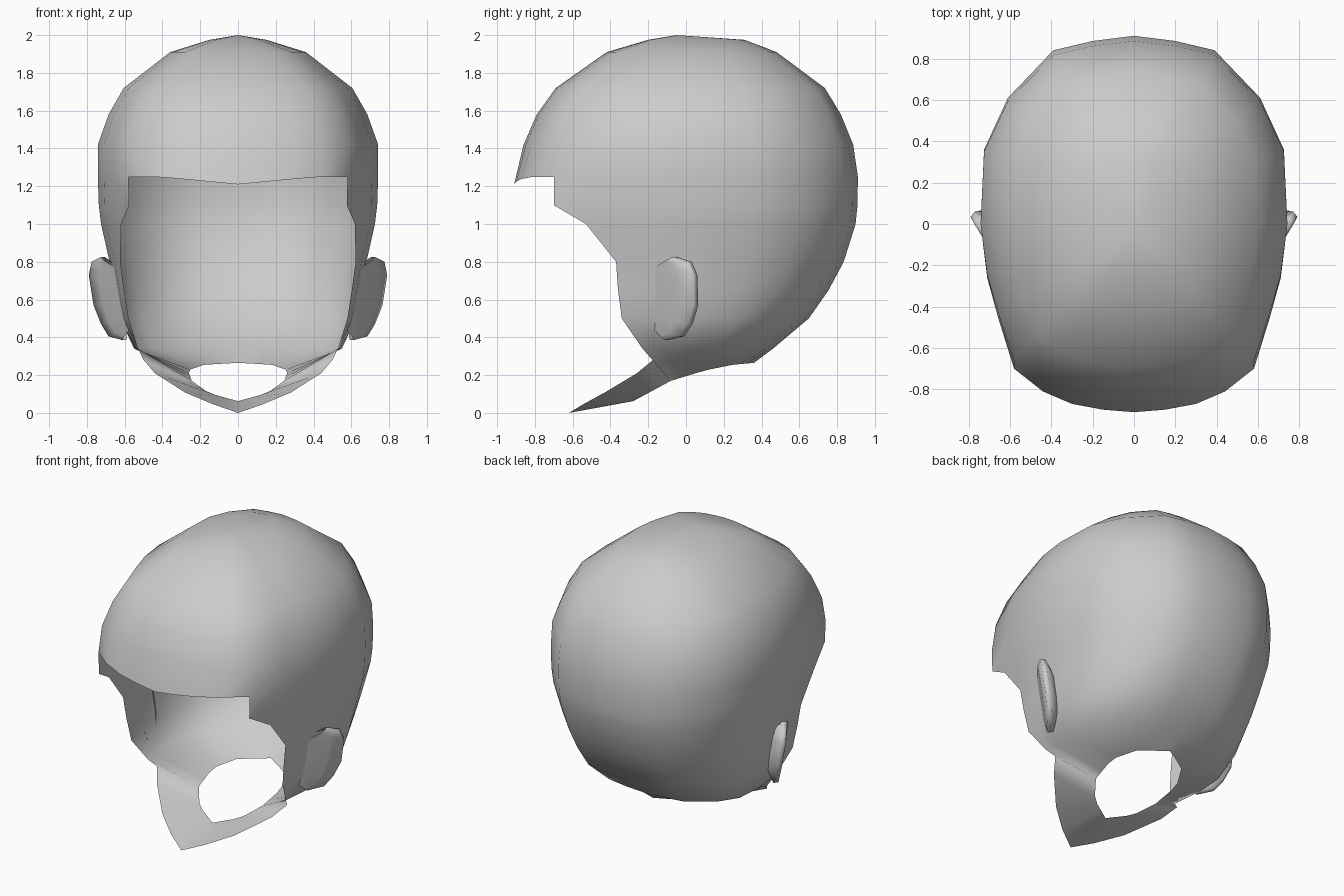
import bpy, bmesh
from mathutils import Vector

if "Cube" in bpy.data.objects:
    bpy.data.objects.remove(bpy.data.objects["Cube"])

# Half outline of the skull seen from above, back centre to front centre
OUT = [(0, .91), (.20, .885), (.39, .84), (.61, .61), (.725, .36), (.742, .0),
       (.71, -.26), (.655, -.46), (.58, -.70), (.44, -.81), (.30, -.87), (.15, -.898), (0, -.91)]
K = 8  # outline index where the face opening starts


def lerp_table(table, t):
    """Linear lookup in rows (t, value), t descending."""
    for (a, va), (b, vb) in zip(table, table[1:]):
        if t >= b:
            return va + (vb - va) * (a - t) / (a - b)
    return table[-1][1]


def outline_x(y):
    return lerp_table([(b, a) for a, b in OUT], y)


def resample(pts, n):
    """n points evenly spaced along a polyline."""
    pts = [Vector(p) for p in pts]
    cum = [0]
    for a, b in zip(pts, pts[1:]):
        cum.append(cum[-1] + (b - a).length)
    res = []
    for i in range(n):
        d = cum[-1] * i / (n - 1)
        j = 0
        while j < len(pts) - 2 and cum[j + 1] < d:
            j += 1
        res.append(pts[j].lerp(pts[j + 1], (d - cum[j]) / (cum[j + 1] - cum[j])))
    return res


def strip(bm, a, b):
    """Quads between two rows; the shorter row sets the length."""
    for i in range(min(len(a), len(b)) - 1):
        bm.faces.new((a[i], a[i + 1], b[i + 1], b[i]))


def finish(bm, name):
    """Turn a right half into a smooth object mirrored in x."""
    bmesh.ops.remove_doubles(bm, verts=bm.verts, dist=1e-4)
    bmesh.ops.recalc_face_normals(bm, faces=bm.faces)
    for f in bm.faces:
        f.smooth = True
    me = bpy.data.meshes.new(name)
    bm.to_mesh(me)
    bm.free()
    ob = bpy.data.objects.new(name, me)
    bpy.context.collection.objects.link(ob)
    mod = ob.modifiers.new("mirror", 'MIRROR')
    mod.use_clip = True
    mod.merge_threshold = .001
    return ob


# Skull: closed upper slices (z, half width, front, back)
upper = [(1.975, .15, .20, .31), (1.91, .36, .42, .48), (1.72, .605, .69, .735),
         (1.58, .685, .79, .82), (1.42, .742, .86, .885), (1.25, .742, .91, .91)]
# Lower slices ending at the face opening (z, half width, opening y, back)
lower = [(1.1, .737, .70, .908), (1.0, .725, .53, .898), (.8, .68, .37, .835),
         (.65, .655, .36, .755), (.5, .625, .34, .65), (.34, .55, .23, .46)]

bm = bmesh.new()
rows = []
for z, w, f, b in upper:
    row = []
    for i, (x, y) in enumerate(OUT):
        dz = -.04 * max(0, 1 - x / .42) if z == 1.25 and i > K else 0  # brow dip
        row.append(bm.verts.new((x * w / .742, y * (b if y > 0 else f) / .91, z + dz)))
    rows.append(row)
for z, w, cut, b in lower:
    row = []
    for x, y in OUT[:K + 1]:
        if y < 0:
            y *= cut / .70
            x = outline_x(y)
        else:
            y *= b / .91
        row.append(bm.verts.new((x * w / .742, y, z)))
    rows.append(row)
for a, b in zip(rows, rows[1:]):
    strip(bm, a, b)
# Crown
top = bm.verts.new((0, -.05, 2.0))
for a, b in zip(rows[0], rows[0][1:]):
    bm.faces.new((top, a, b))

# Jaw underside around the neck hole
jaw = [(.50, -.17 - .005, .28), (.44, -.26, .21), (.28, -.43, .108), (.13, -.545, .045), (0, -.62, 0)]
outer = rows[-1] + [bm.verts.new(p) for p in jaw]
back_half = [(0, .36, .265), (.18, .25, .255), (.265, .10, .225), (.245, -.08, .17)]
front_half = [(.245, -.08, .17), (.155, -.20, .105), (0, -.28, .062)]
hole = resample(back_half, len(rows[-1])) + resample(front_half, len(jaw) + 1)[1:]
strip(bm, outer, [bm.verts.new(p) for p in hole])
finish(bm, "head_shell")

# Ears: flap from a front base line to the rim and back to the head
# stations: (z, outermost x, rim y)
stations = [(.825, .725, -.05), (.80, .775, .03), (.73, .79, .06), (.57, .765, .065),
            (.47, .725, .035), (.405, .685, -.01), (.385, .61, -.09)]
widths = [(z, w) for z, w, c, b in lower]
bm = bmesh.new()
rows = []
for z, xo, yr in stations:
    zb = .44 + (z - .385) / .44 * .33
    side = lerp_table(widths, zb)
    base = Vector((outline_x(-.17) * side / .742 - .005, -.17, zb))
    rim = Vector((xo, yr - .025, z))
    rear = Vector((xo - .02, yr, z))
    root = Vector((side * .985, min(yr - .05, 0), zb + (z - zb) * .5))
    mid = base.lerp(rim, .6) + Vector((.008, 0, 0))
    rows.append([bm.verts.new(p) for p in (base, mid, rim, rear, root)])
for a, b in zip(rows, rows[1:]):
    strip(bm, a, b)
finish(bm, "ears")
